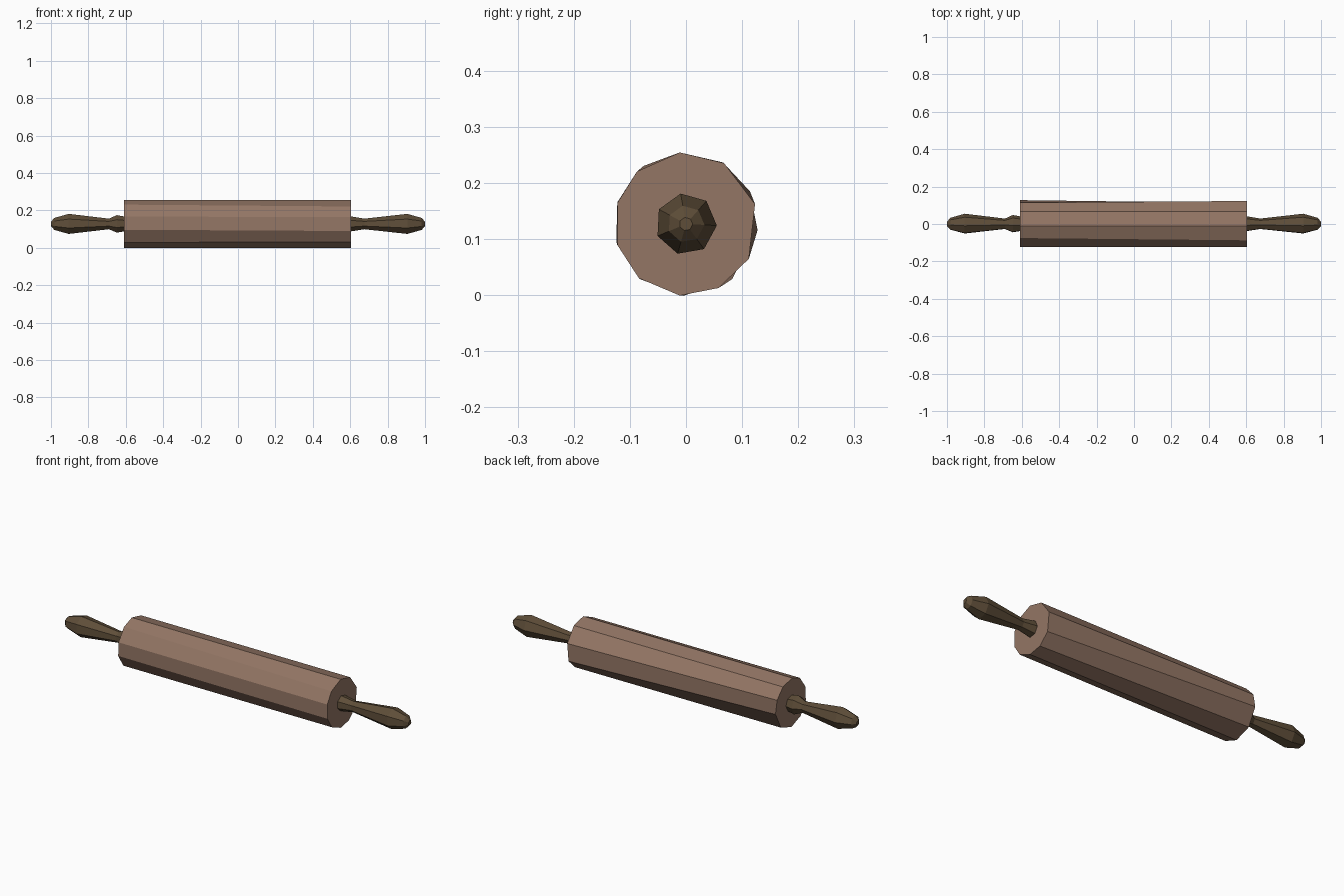
import bpy, bmesh, math

if "Cube" in bpy.data.objects:
    bpy.data.objects.remove(bpy.data.objects["Cube"])

ZC = 0.127  # axis height


def material(name, rgb):
    m = bpy.data.materials.new(name)
    m.diffuse_color = (*rgb, 1)
    m.use_nodes = True
    m.node_tree.nodes["Principled BSDF"].inputs["Base Color"].default_value = m.diffuse_color
    return m


def loft(name, rings, mat):
    """Join rings of (x, [(radius, angle in degrees), ...]) along x and cap the ends."""
    bm = bmesh.new()
    loops = []
    for x, pts in rings:
        loops.append([bm.verts.new((x, r * math.cos(math.radians(a)),
                                    ZC + r * math.sin(math.radians(a)))) for r, a in pts])
    for a, b in zip(loops, loops[1:]):
        for i in range(len(a)):
            j = (i + 1) % len(a)
            bm.faces.new((a[i], a[j], b[j], b[i]))
    bm.faces.new(loops[0])
    bm.faces.new(loops[-1])
    bmesh.ops.recalc_face_normals(bm, faces=bm.faces)
    me = bpy.data.meshes.new(name)
    bm.to_mesh(me)
    bm.free()
    me.materials.append(mat)
    ob = bpy.data.objects.new(name, me)
    bpy.context.collection.objects.link(ob)
    return ob


light_wood = material("light wood", (0.295, 0.182, 0.130))
dark_wood = material("dark wood", (0.112, 0.075, 0.040))

# Roller: slightly uneven ten-sided hand-carved cylinder
left = [95, 59, 27, -5, -50, -92, -130, -166, 162, 126]
right = [95, 58, 16, -29, -63, -95, -131, -163, 163, 133]
loft("roller", [(-0.61, [(0.128, a) for a in left]),
                (0.605, [(0.128, a) for a in right])], light_wood)

# Handles: seven-sided turned grips with a collar and a swollen end
profiles = {
    "left_handle": (-1, [(0.57, 0.034), (0.648, 0.048), (0.69, 0.029),
                         (0.905, 0.055), (0.982, 0.033), (1.0, 0.012)]),
    "right_handle": (1, [(0.57, 0.045), (0.61, 0.040), (0.675, 0.029),
                         (0.905, 0.055), (0.982, 0.033), (1.0, 0.012)]),
}
for name, (side, profile) in profiles.items():
    loft(name, [(side * x, [(r, 100 + k * 360 / 7) for k in range(7)])
                for x, r in profile], dark_wood)
